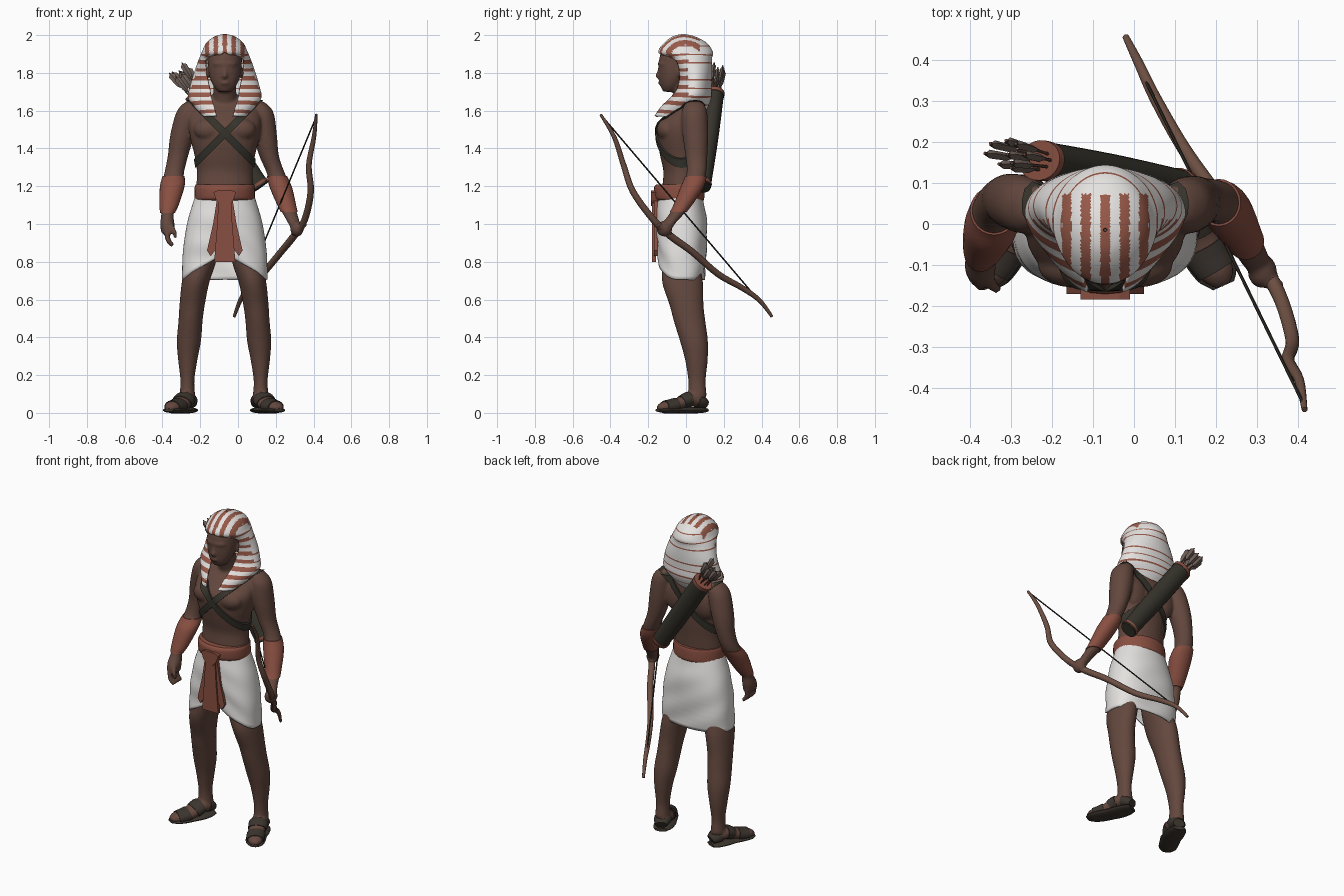
import bpy, bmesh, random
from math import sin, cos, pi, radians, atan2
from mathutils import Vector, Matrix
from mathutils.bvhtree import BVHTree

random.seed(3)
if "Cube" in bpy.data.objects:
    bpy.data.objects.remove(bpy.data.objects["Cube"])
MID = -0.07     # x of the figure's own centre line


def material(name, *rgb):
    m = bpy.data.materials.new(name)
    m.use_nodes = True
    m.diffuse_color = (*rgb, 1)
    m.node_tree.nodes["Principled BSDF"].inputs["Base Color"].default_value = (*rgb, 1)
    return m


SKIN = material("brown skin", .125, .064, .048)
RED = material("red leather", .25, .078, .053)
WHITE = material("white linen", .78, .76, .74)
OLIVE = material("dark olive leather", .036, .033, .024)
SANDAL = material("dark brown leather", .045, .035, .027)
WOOD = material("bow wood", .15, .077, .054)
CORD = material("dark cord", .03, .025, .02)
FEATHER = material("grey brown feather", .17, .125, .105)
STRIPE = material("red stripe", .31, .1, .066)


def spline(rows, k=5):
    """Smooth rows through the given ones."""
    out = []
    for i in range(len(rows) - 1):
        four = rows[max(i - 1, 0)], rows[i], rows[i + 1], rows[min(i + 2, len(rows) - 1)]
        for t in (s / k for s in range(k)):
            out.append([b + .5 * t * (c - a + t * (2*a - 5*b + 4*c - d + t * (3*(b - c) + d - a)))
                        for a, b, c, d in zip(*four)])
    return out + [list(rows[-1])]


def skin_rings(bm, rings, closed=True, caps=True):
    vs = [[bm.verts.new(p) for p in r] for r in rings]
    n = len(vs[0])
    for r, s in zip(vs, vs[1:]):
        for i in range(n if closed else n - 1):
            j = (i + 1) % n
            bm.faces.new((r[i], r[j], s[j], s[i]))
    if caps:
        bm.faces.new(vs[0])
        bm.faces.new(vs[-1])


def loft(bm, rows, caps=True, n=28):
    """Level elliptical rings from rows of x, y, z, rx, ry."""
    turn = [2 * pi * i / n for i in range(n)]
    skin_rings(bm, [[(x + a * cos(t), y + b * sin(t), z) for t in turn]
                    for x, y, z, a, b in spline(rows)], True, caps)


def sweep(bm, rows, n=12, k=5, flat=1):
    """Rings square to a path from rows of x, y, z, radius."""
    rows = spline(rows, k)
    pts, rings = [Vector(r[:3]) for r in rows], []
    for i, p in enumerate(pts):
        t = (pts[min(i + 1, len(pts) - 1)] - pts[max(i - 1, 0)]).normalized()
        a = Vector((1, 0, 0)).cross(t).normalized()
        b = t.cross(a)
        rings.append([p + rows[i][3] * (a * flat * cos(q) + b * sin(q))
                      for q in (2 * pi * j / n for j in range(n))])
    skin_rings(bm, rings)


def ball(bm, at, size):
    bmesh.ops.create_uvsphere(bm, u_segments=20, v_segments=12, radius=1,
                              matrix=Matrix.Translation(at) @ Matrix.Diagonal((*size, 1)))


def finish(name, bm, *mats, thick=0, angle=40):
    bmesh.ops.remove_doubles(bm, verts=bm.verts, dist=1e-5)
    bmesh.ops.recalc_face_normals(bm, faces=bm.faces)
    me = bpy.data.meshes.new(name)
    bm.to_mesh(me)
    bm.free()
    ob = bpy.data.objects.new(name, me)
    bpy.context.collection.objects.link(ob)
    for m in mats:
        me.materials.append(m)
    bpy.ops.object.select_all(action='DESELECT')
    ob.select_set(True)
    bpy.context.view_layer.objects.active = ob
    bpy.ops.object.shade_smooth_by_angle(angle=radians(angle))
    if thick:
        mod = ob.modifiers.new("thickness", 'SOLIDIFY')
        mod.thickness, mod.offset = thick, 0
    return ob


def make(name, shape, rows, mat, **kw):
    bm = bmesh.new()
    shape(bm, rows, **kw)
    return finish(name, bm, mat)


def mid(rows):
    return [(MID, *r) for r in rows]


def flip(rows):
    return [(2 * MID - .008 - r[0], *r[1:]) for r in rows]


# Body: torso, head, limbs and muscles fused into one skin
torso = mid([(-.03, 1, .14, .09), (-.03, 1.1, .142, .1), (-.025, 1.2, .15, .1), (-.02, 1.28, .148, .1),
             (-.025, 1.36, .16, .112), (-.03, 1.45, .182, .122), (-.027, 1.52, .192, .124),
             (-.002, 1.58, .188, .1), (.02, 1.63, .165, .07), (.025, 1.665, .11, .05), (.02, 1.69, .06, .04)])
head = mid([(-.09, 1.70, .035, .03), (-.08, 1.73, .06, .055), (-.063, 1.78, .081, .08),
            (-.045, 1.85, .09, .1), (-.03, 1.91, .088, .1), (-.02, 1.96, .05, .06)])
neck = mid([(.03, 1.56, .09, .07), (.01, 1.64, .065, .06), (-.03, 1.75, .06, .06)])
arm_left = [(.095, .045, 1.655, .018, .025), (.108, .045, 1.635, .045, .05), (.126, .045, 1.585, .064, .068),
            (.143, .05, 1.47, .063, .068), (.165, .055, 1.36, .052, .058), (.2, .055, 1.27, .048, .052),
            (.228, .03, 1.19, .054, .056), (.265, -.03, 1.08, .042, .042), (.295, -.085, 1.01, .033, .035),
            (.31, -.105, .975, .03, .03)]
arm_right = [(-.235, .045, 1.655, .018, .025), (-.248, .045, 1.635, .045, .05), (-.265, .045, 1.585, .064, .068),
             (-.295, .055, 1.47, .064, .068), (-.318, .058, 1.36, .054, .058), (-.338, .04, 1.27, .052, .054),
             (-.348, -.005, 1.2, .06, .058), (-.365, -.055, 1.1, .046, .044), (-.374, -.08, 1.05, .033, .035),
             (-.374, -.1, 1.0, .038, .048), (-.372, -.11, .95, .034, .048)]
leg = [(.03, -.025, .92, .08, .1), (.048, -.025, .8, .08, .1), (.077, -.018, .69, .073, .108),
       (.095, .003, .57, .067, .09), (.103, .018, .49, .064, .084), (.112, .042, .38, .064, .074),
       (.118, .055, .28, .051, .06), (.12, .058, .17, .037, .046), (.12, .06, .09, .042, .05)]
foot = [(.1, .105, .045, .03), (.113, .075, .06, .046), (.132, .02, .072, .054), (.153, -.03, .05, .05),
        (.177, -.075, .036, .05), (.204, -.12, .03, .042), (.218, -.15, .025, .02)]
bm = bmesh.new()
for part in (torso, head, neck, arm_left, arm_right, leg, flip(leg)):
    loft(bm, part)
for rows in (foot, flip(foot)):
    sweep(bm, rows, n=20, flat=.7)
for s in (-1, 1):
    ball(bm, (MID + s * .08, -.1, 1.5), (.085, .055, .06))      # chest
    ball(bm, (MID + s * .1, .05, 1.5), (.08, .045, .1))         # shoulder blade
    ball(bm, (MID + s * .09, -.02, 1.8), (.014, .022, .032))    # ear
ball(bm, (MID, -.143, 1.785), (.015, .02, .018))                # nose
ball(bm, (MID, -.135, 1.8), (.012, .018, .04))
ball(bm, (MID, -.118, 1.848), (.065, .032, .014))               # brow
ball(bm, (MID, -.13, 1.748), (.028, .018, .014))                # mouth
ball(bm, (.312, -.115, .975), (.036, .042, .042))               # bow fist
for i in range(4):
    y = -.145 + .023 * i
    sweep(bm, [(-.374, y, .955, .015), (-.37, y - .004, .915, .014), (-.345, y, .885, .012)], n=10)
    ball(bm, (.345 - .014 * i, -.15 + .02 * i, .995 - .016 * i), (.022, .02, .014))
sweep(bm, [(-.36, -.13, 1.0, .014), (-.338, -.155, .96, .013), (-.33, -.155, .925, .01)], n=10)
body = finish("body", bm, SKIN)
mod = body.modifiers.new("fuse", 'REMESH')
mod.mode, mod.voxel_size, mod.use_smooth_shade = 'VOXEL', .008, True
mod = body.modifiers.new("soften", 'SMOOTH')
mod.factor, mod.iterations = .5, 5

# Crossed chest straps laid on the skin
bpy.context.view_layer.update()
tree = BVHTree.FromObject(body, bpy.context.evaluated_depsgraph_get())
for side, s in (("right", 1), ("left", -1)):
    along, across = Vector((s, 0, -1)).normalized(), Vector((s, 0, 1)).normalized()
    rings = []
    for i in range(60):
        d = along * cos(2 * pi * i / 60) + Vector((0, sin(2 * pi * i / 60), 0))
        ring = []
        for w, lifts in ((-.019, (-.008, .01)), (.019, (.01, -.008))):
            start = Vector((MID, -.03, 1.48)) + across * w
            hit = tree.ray_cast(start, d)[0] or start + d * .15
            ring += [hit + d * q for q in lifts]
        rings.append(ring)
    bm = bmesh.new()
    skin_rings(bm, rings + rings[:1], caps=False)
    finish(side + "_shoulder_strap", bm, OLIVE)

# Striped headcloth: open arcs from one front edge round the back to the other
cloth = [(2.0, -.015, .004, .004, 0), (1.988, -.012, .05, .055, 0), (1.955, -.003, .093, .108, 0),
         (1.91, -.002, .115, .138, 0), (1.875, .02, .13, .112, 46), (1.8, .043, .157, .09, 37),
         (1.72, .04, .18, .09, 26), (1.67, .023, .188, .106, 22), (1.62, -.012, .155, .122, 21),
         (1.57, -.045, .118, .125, 21)]
rings = []
for z, y, a, b, gap in spline(cloth, 10):
    g = radians(max(gap, 0))
    turn = [g + (2 * pi - 2 * g) * i / 140 for i in range(141)]
    rings.append([(MID + a * sin(t), y - b * cos(t), z) for t in turn])
bm = bmesh.new()
skin_rings(bm, rings, closed=False, caps=False)
headcloth = finish("headcloth", bm, WHITE, STRIPE, thick=.012)
for p in headcloth.data.polygons:
    c = p.center
    if c.z > 1.885 and c.y < .07 and abs(c.x - MID) < .1:
        red = ((c.x - MID) / .045 + .25) % 1 < .5
    else:
        red = (c.z / .044) % 1 < (.48 if c.y < .015 and c.z < 1.9 else .15)
    p.material_index = int(red)

# Kilt: squarish towards the hem, which rises at the front
bm = bmesh.new()
loft(bm, mid([(-.03, 1.16, .148, .112), (-.028, 1.1, .168, .12), (-.024, 1.0, .196, .132),
              (-.025, .85, .218, .128), (-.025, .705, .222, .117)]), caps=False, n=64)
for v in bm.verts:
    x, y, z = v.co.x - MID, v.co.y + .026, v.co.z
    drop = (1.16 - z) / .45
    square = 1 + .1 * drop * sin(2 * atan2(y * 1.7, x)) ** 2
    lift = max(0, 1 - abs(x) / .22) * min(1, max(0, -y) / .08)
    v.co = (MID + x * square, -.026 + y * square + .005 * drop * sin(z * 38 + x * 22), z + lift * .14 * drop)
finish("kilt", bm, WHITE, thick=.008)

# Belt, knot and hanging apron
make("belt", loft, mid([(-.03, 1.125, .156, .122), (-.035, 1.14, .16, .132), (-.037, 1.19, .16, .133),
                        (-.033, 1.208, .155, .125)]), RED)


def plate(name, half, y, depth):
    outline = half + [(-x, z) for x, z in reversed(half)]
    bm = bmesh.new()
    skin_rings(bm, [[(MID + x, q, z) for x, z in outline] for q in (y, y + depth)])
    finish(name, bm, RED, angle=20)


plate("apron_back", [(.04, 1.14), (.062, 1.0), (.094, .86), (.075, .83), (.045, .87)], -.17, .018)
plate("apron_front", [(.032, 1.15), (.04, 1.0), (.056, .8)], -.179, .02)
plate("belt_knot", [(.035, 1.178), (.06, 1.168), (.045, 1.125), (.02, 1.095)], -.184, .035)

# Forearm guards follow the arms, slightly larger
for side, rows in (("left", arm_left), ("right", arm_right)):
    guard = [r[:3] + [r[3] + .005, r[4] + .005] for r in spline(rows) if 1.055 < r[2] < 1.265]
    make(side + "_forearm_guard", loft, guard, RED, n=24)

# Sandals: sole, toe band, instep band and heel cup on each foot
for side, rows in (("left", foot), ("right", flip(foot))):
    fine = spline(rows, 6)
    sole = [(r[0], r[1], .014, r[3] + .008) for r in fine]
    make(side + "_sandal_sole", sweep, sole, SANDAL, k=1, n=20, flat=.28)
    for name, lo, hi in (("toe_band", 21, 30), ("instep_band", 12, 18), ("heel_cup", 0, 9)):
        band = [r[:3] + [r[3] + .004] for r in fine[lo:hi]]
        make(f"{side}_{name}", sweep, band, SANDAL, k=1, n=20, flat=.71)

# Quiver on the back with arrows
low, high = Vector((.115, .09, 1.2)), Vector((-.23, .155, 1.695))


def on_quiver(t, r):
    return (*low.lerp(high, t), r)


tube = dict(n=24, flat=.82)
make("quiver", sweep, [on_quiver(-.01, .05), on_quiver(.5, .058), on_quiver(.99, .057)], OLIVE, **tube)
make("quiver_mouth", sweep, [on_quiver(.965, .06), on_quiver(1, .06)], RED, **tube)
make("quiver_foot", sweep, [on_quiver(.005, .053), on_quiver(.03, .055)], RED, **tube)
for i in range(9):
    off = Vector((cos(i * pi / 4), .8 * sin(i * pi / 4), .6 * cos(i * pi / 4))) * (.028 if i < 8 else 0)
    reach = random.uniform(1.2, 1.3)

    def on_arrow(t, r):
        return (*(low.lerp(high, t) + off * (t * 2 - 1)), r)
    make(f"arrow_shaft_{i}", sweep, [on_arrow(.9, .004), on_arrow(reach, .004)], WOOD, n=6, k=1)
    vane = [on_arrow(reach - d, r) for d, r in ((.17, .004), (.13, .016), (.03, .018), (.01, .004))]
    make(f"arrow_feather_{i}", sweep, vane, FEATHER, n=4, k=1, flat=.6)

# Bow and string in the left hand
bow = [(.415, -.452, 1.58, .007), (.402, -.38, 1.46, .012), (.375, -.33, 1.31, .015), (.385, -.28, 1.17, .017),
       (.352, -.17, 1.02, .018), (.295, -.08, .935, .019), (.23, .03, .855, .018), (.13, .17, .735, .017),
       (.055, .3, .66, .015), (.012, .39, .595, .012), (-.02, .455, .51, .008)]
make("bow", sweep, bow, WOOD, n=12)
make("bow_string", sweep, [(.411, -.435, 1.56, .004), (.03, .345, .642, .004)], CORD, n=6, k=1)
